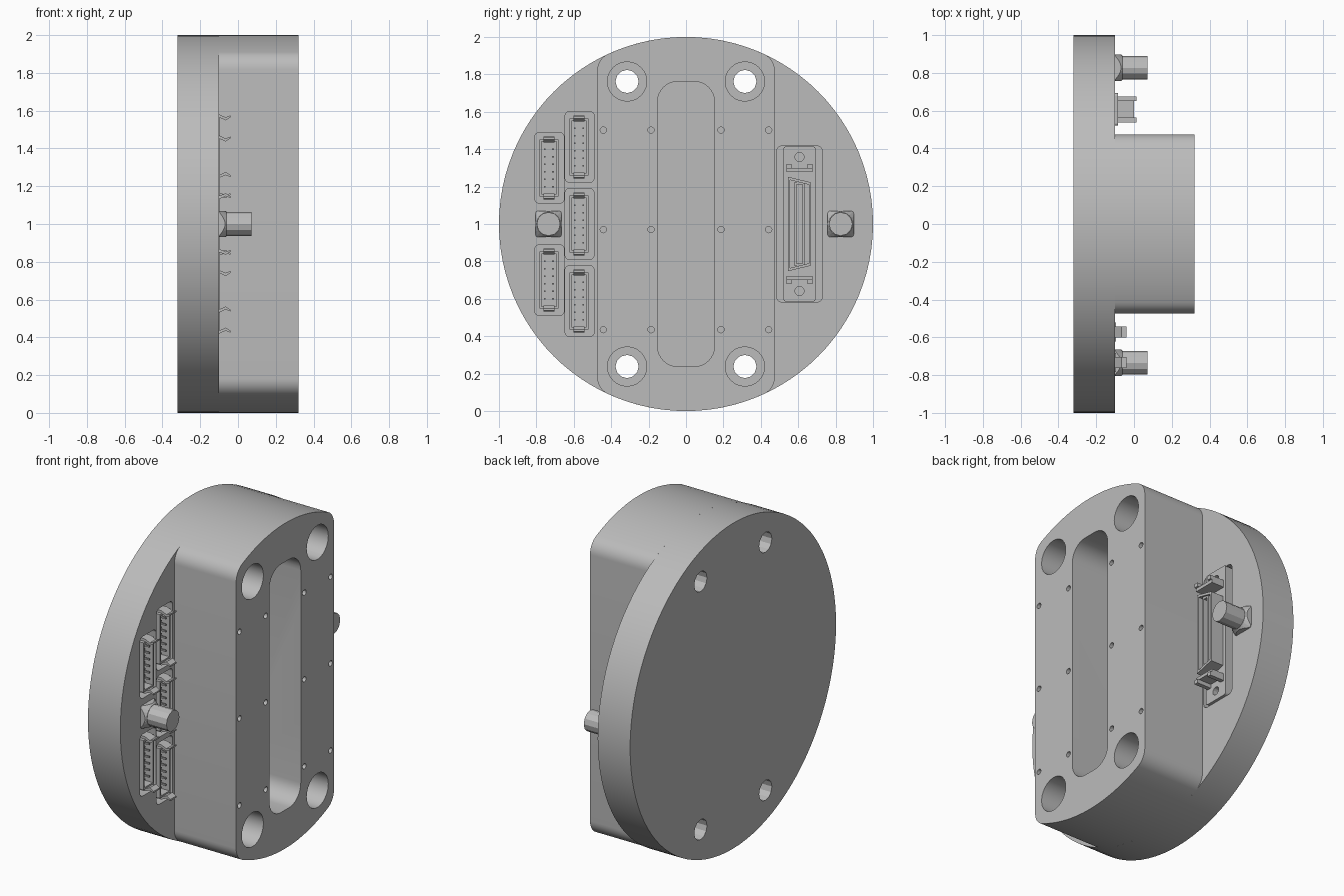
import bpy, bmesh
from math import sin, cos, pi, atan2, sqrt

old = bpy.data.objects.get("Cube")
if old:
    bpy.data.objects.remove(old)

grey = bpy.data.materials.new("plain_grey")
grey.use_nodes = True
grey.diffuse_color = (0.5, 0.5, 0.5, 1)
grey.node_tree.nodes["Principled BSDF"].inputs["Base Color"].default_value = (0.5, 0.5, 0.5, 1)

BACK, STEP, FRONT, MID = -0.32, -0.1, 0.32, 1.0


# Outlines are loops of (y, z); z is measured from the disc's axis
def arc(cy, cz, r, a0, a1, n):
    return [(cy + r * cos(a0 + (a1 - a0) * i / n), cz + r * sin(a0 + (a1 - a0) * i / n))
            for i in range(n + 1)]


def circle(cy, cz, r, n):
    return arc(cy, cz, r, 0, 2 * pi, n)[:-1]


def rect(cy, cz, w, h):
    return [(cy + sy * w / 2, cz + sz * h / 2) for sy, sz in ((-1, -1), (1, -1), (1, 1), (-1, 1))]


def round_rect(cy, cz, w, h, r, n=4):
    pts = []
    for k, (sy, sz) in enumerate(((1, 1), (-1, 1), (-1, -1), (1, -1))):
        pts += arc(cy + sy * (w / 2 - r), cz + sz * (h / 2 - r), r, k * pi / 2, (k + 1) * pi / 2, n)
    return pts


def verts(bm, loop, x):
    return [bm.verts.new((x, y, z + MID)) for y, z in loop]


def bridge(bm, a, b):
    for i in range(len(a)):
        j = (i + 1) % len(a)
        bm.faces.new((a[i], a[j], b[j], b[i]))


def solid(bm, loop, x0, x1, end=None):
    a, b = verts(bm, loop, x0), verts(bm, end or loop, x1)
    bridge(bm, a, b)
    bm.faces.new(a)
    bm.faces.new(b)


def tube(bm, outer, inner, x0, x1):
    a, b = verts(bm, outer, x0), verts(bm, outer, x1)
    c, d = verts(bm, inner, x0), verts(bm, inner, x1)
    for p, q in ((a, b), (b, d), (d, c), (c, a)):
        bridge(bm, p, q)


def finish(name, bm):
    bmesh.ops.recalc_face_normals(bm, faces=bm.faces[:])
    me = bpy.data.meshes.new(name)
    bm.to_mesh(me)
    bm.free()
    me.materials.append(grey)
    ob = bpy.data.objects.new(name, me)
    bpy.context.collection.objects.link(ob)
    return ob


def carve(ob, cutter, op='DIFFERENCE'):
    mod = ob.modifiers.new("carve", 'BOOLEAN')
    mod.operation, mod.object, mod.solver = op, cutter, 'EXACT'
    bpy.context.view_layer.update()
    ev = ob.evaluated_get(bpy.context.evaluated_depsgraph_get())
    me = bpy.data.meshes.new_from_object(ev)
    ob.modifiers.clear()
    ob.data = me
    bpy.data.objects.remove(cutter)


def smooth(ob, angle):
    bpy.ops.object.select_all(action='DESELECT')
    ob.select_set(True)
    bpy.context.view_layer.objects.active = ob
    bpy.ops.object.shade_smooth_by_angle(angle=angle)


BOLTS = [(y, z) for y in (-0.315, 0.315) for z in (-0.762, 0.762)]
HEADERS = [(-0.73, -0.3), (-0.73, 0.3), (-0.569, -0.412), (-0.569, 0), (-0.569, 0.412)]
PLUG_Y = 0.607

# Round back disc with bolt holes and connector pockets
bm = bmesh.new()
solid(bm, circle(0, 0, 1, 96), BACK, STEP)
disc = finish("back_disc", bm)
bm = bmesh.new()
for y, z in BOLTS:
    solid(bm, circle(y, z, 0.062, 12), BACK - 0.1, STEP + 0.1)
for y, z in HEADERS:
    solid(bm, round_rect(y, z, 0.156, 0.38, 0.025), STEP - 0.08, STEP + 0.1)
solid(bm, round_rect(PLUG_Y, 0, 0.245, 0.835, 0.03), STEP - 0.06, STEP + 0.1)
carve(disc, finish("disc_cutter", bm))
smooth(disc, 0.4)

# Front block: flat sides, filleted into the disc's curve
r, half = 0.1, 0.475
fy = half - r
fz = sqrt((1 - r) ** 2 - fy ** 2)
t = atan2(fz, fy)
top = (arc(fy, fz, r, 0, t, 8) + arc(0, 0, 1, t, pi - t, 14)[1:-1]
       + arc(-fy, fz, r, pi - t, pi, 8))
bm = bmesh.new()
solid(bm, top + [(-y, -z) for y, z in top], STEP, FRONT)
block = finish("front_block", bm)
bm = bmesh.new()
solid(bm, round_rect(0, 0, 0.305, 1.525, 0.11, 8), STEP - 0.1, FRONT + 0.1)
for y, z in BOLTS:
    solid(bm, circle(y, z, 0.105, 24), STEP - 0.1, FRONT + 0.1)
for y in (-0.442, -0.187, 0.187, 0.442):
    for z in (-0.565, -0.03, 0.502):
        solid(bm, circle(y, z, 0.017, 12), FRONT - 0.12, FRONT + 0.1)
carve(block, finish("block_cutter", bm))
smooth(block, 0.4)

# Pin headers: shroud, floor, pins and end latches
for i, (y, z) in enumerate(HEADERS):
    y -= 0.003
    bm = bmesh.new()
    base = STEP - 0.08
    tube(bm, rect(y, z, 0.1, 0.305), rect(y, z, 0.08, 0.28), base, STEP + 0.006)
    solid(bm, rect(y, z, 0.082, 0.282), base, base + 0.015)
    for row in range(6):
        for side in (-1, 1):
            solid(bm, rect(y + side * 0.022, z + (row - 2.5) * 0.04, 0.009, 0.009),
                  base, STEP - 0.005)
    for s in (-1, 1):
        foot = rect(y, z + s * 0.16, 0.06, 0.016)
        solid(bm, foot, base, STEP)
        solid(bm, foot, STEP, -0.065, rect(y, z + s * 0.145, 0.06, 0.016))
        solid(bm, rect(y, z + s * 0.145, 0.06, 0.016), -0.065, -0.04,
              rect(y, z + s * 0.158, 0.06, 0.01))
    finish(f"pin_header_{i + 1}", bm)

# Large plug: flange with screw holes
bm = bmesh.new()
solid(bm, round_rect(PLUG_Y, 0, 0.172, 0.83, 0.015), STEP - 0.06, STEP + 0.015)
flange = finish("plug_flange", bm)
bm = bmesh.new()
for s in (-1, 1):
    solid(bm, circle(PLUG_Y, s * 0.358, 0.025, 12), STEP - 0.04, STEP + 0.1)
carve(flange, finish("flange_cutter", bm))


# Tapered plug shell with a central tongue
def taper(w, h, lean):
    y0, y1 = PLUG_Y - w / 2, PLUG_Y + w / 2
    return [(y0, -h / 2), (y1, -h / 2 + lean), (y1, h / 2 - lean), (y0, h / 2)]


bm = bmesh.new()
tube(bm, taper(0.125, 0.505, 0.03), taper(0.1, 0.47, 0.025), STEP, 0.0)
tube(bm, rect(PLUG_Y, 0, 0.055, 0.45), rect(PLUG_Y, 0, 0.03, 0.42), STEP, -0.01)
finish("plug_shell", bm)

# Bracket at each end of the plug
bm = bmesh.new()
for s in (-1, 1):
    solid(bm, rect(PLUG_Y, s * 0.288, 0.138, 0.02), STEP, 0.0)
    for side in (-1, 1):
        solid(bm, rect(PLUG_Y + side * 0.056, s * 0.31, 0.026, 0.024), STEP, 0.012)
finish("plug_brackets", bm)

# Round posts on chamfered square feet
for name, y in (("right_post", -0.735), ("left_post", 0.827)):
    bm = bmesh.new()
    solid(bm, round_rect(y, 0, 0.14, 0.14, 0.015), STEP - 0.01, -0.06)
    foot = finish(name + "_foot", bm)
    bm = bmesh.new()
    solid(bm, circle(y, 0, 0.11, 24), STEP - 0.02, -0.055, circle(y, 0, 0.06, 24))
    carve(foot, finish("foot_cutter", bm), 'INTERSECT')
    bm = bmesh.new()
    solid(bm, circle(y, 0, 0.063, 12), -0.08, 0.072)
    finish(name, bm)
